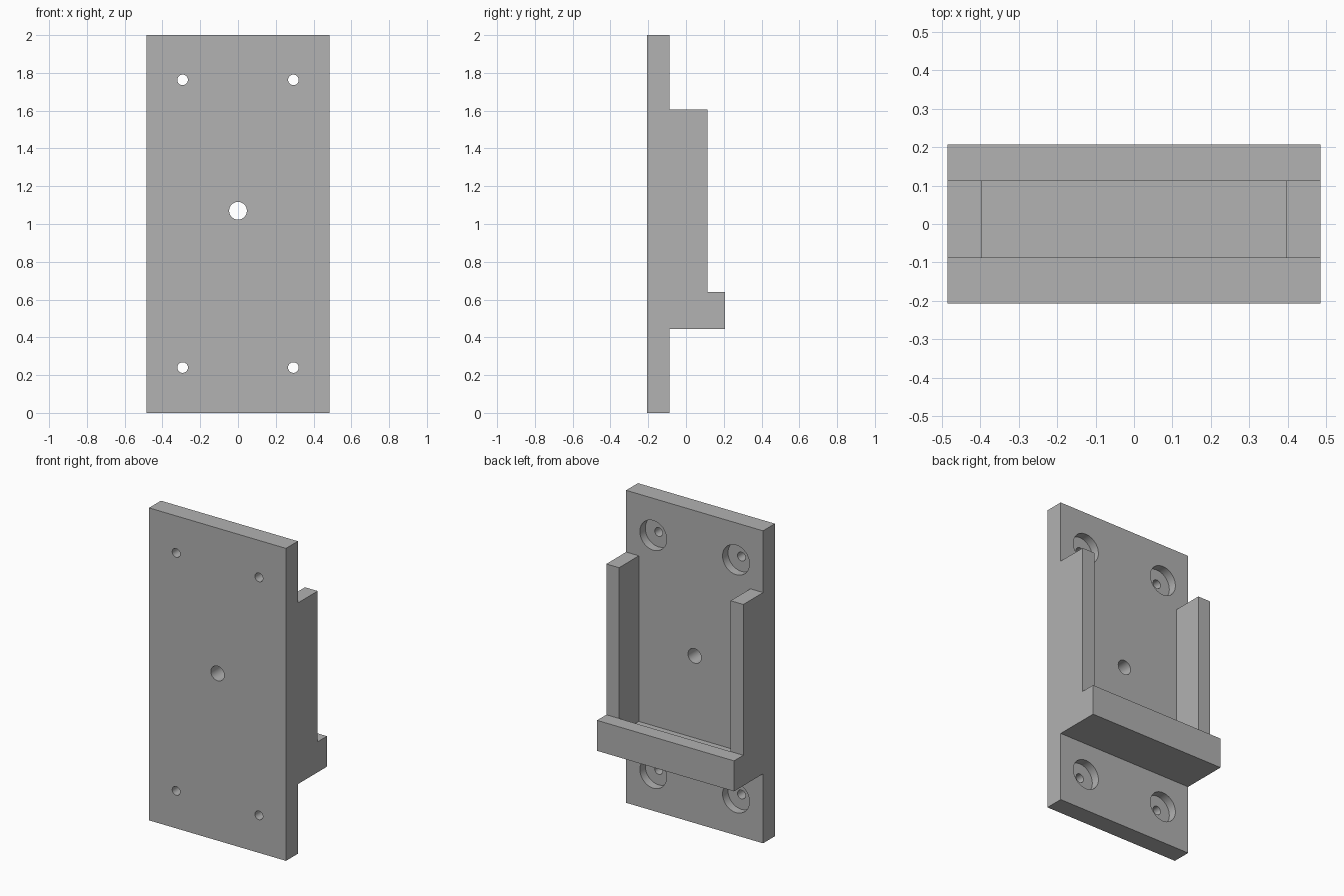
import bpy, bmesh, math
from mathutils import Matrix

if "Cube" in bpy.data.objects:
    bpy.data.objects.remove(bpy.data.objects["Cube"])

HALF_W = 0.485            # half width of the plate
INNER = 0.395             # inner face of the side rails
FRONT, FACE, RAIL, LIP = -0.207, -0.087, 0.113, 0.207   # depth steps
SHELF_LOW, FLOOR, LIP_TOP, RAIL_TOP, TOP = 0.445, 0.545, 0.64, 1.605, 2.0

grey = bpy.data.materials.new("grey")
grey.diffuse_color = (0.445, 0.445, 0.445, 1)
grey.use_nodes = True
grey.node_tree.nodes["Principled BSDF"].inputs["Base Color"].default_value = grey.diffuse_color


def make_object(name, bm):
    bmesh.ops.recalc_face_normals(bm, faces=bm.faces)
    mesh = bpy.data.meshes.new(name)
    bm.to_mesh(mesh)
    bm.free()
    mesh.materials.append(grey)
    obj = bpy.data.objects.new(name, mesh)
    bpy.context.collection.objects.link(obj)
    return obj


def side_prism(name, profile, half_width):
    """Extrude a (y, z) side profile across the width."""
    bm = bmesh.new()
    face = bm.faces.new([bm.verts.new((-half_width, y, z)) for y, z in profile])
    grown = bmesh.ops.extrude_face_region(bm, geom=[face])["geom"]
    verts = [v for v in grown if isinstance(v, bmesh.types.BMVert)]
    bmesh.ops.translate(bm, vec=(2 * half_width, 0, 0), verts=verts)
    return make_object(name, bm)


def drill(name, x, z, radius, y0, y1):
    """Cylinder cutter running front to back."""
    bm = bmesh.new()
    place = Matrix.Translation((x, (y0 + y1) / 2, z)) @ Matrix.Rotation(math.pi / 2, 4, 'X')
    bmesh.ops.create_cone(bm, cap_ends=True, segments=40, radius1=radius,
                          radius2=radius, depth=y1 - y0, matrix=place)
    return make_object(name, bm)


def cut(obj, cutter):
    cutter.hide_render = True
    mod = obj.modifiers.new("cut", 'BOOLEAN')
    mod.operation, mod.solver, mod.object = 'DIFFERENCE', 'EXACT', cutter
    bpy.context.view_layer.objects.active = obj
    bpy.ops.object.modifier_apply(modifier=mod.name)
    bpy.data.objects.remove(cutter, do_unlink=True)


# Plate, rails and shelf as one stepped side profile
holder = side_prism("wall_holder", [
    (FRONT, 0), (FACE, 0), (FACE, SHELF_LOW), (LIP, SHELF_LOW), (LIP, LIP_TOP),
    (RAIL, LIP_TOP), (RAIL, RAIL_TOP), (FACE, RAIL_TOP), (FACE, TOP), (FRONT, TOP)], HALF_W)

# Pocket between the rails, leaving a shelf floor and a lip
cut(holder, side_prism("pocket_cutter", [
    (FACE, FLOOR), (RAIL, FLOOR), (RAIL, RAIL_TOP + 0.02), (FACE, RAIL_TOP + 0.02)], INNER))

# Corner screw holes with counterbores on the back
for x in (-0.293, 0.293):
    for z in (0.24, 1.763):
        cut(holder, drill("counterbore_cutter", x, z, 0.095, FACE - 0.055, FACE + 0.03))
        cut(holder, drill("screw_cutter", x, z, 0.028, FRONT - 0.05, FACE + 0.03))

# Central hole
cut(holder, drill("centre_cutter", 0, 1.07, 0.047, FRONT - 0.05, FACE + 0.05))

# Smooth bores, sharp edges
bpy.ops.object.select_all(action='DESELECT')
holder.select_set(True)
bpy.context.view_layer.objects.active = holder
bpy.ops.object.shade_smooth_by_angle(angle=math.radians(30))
